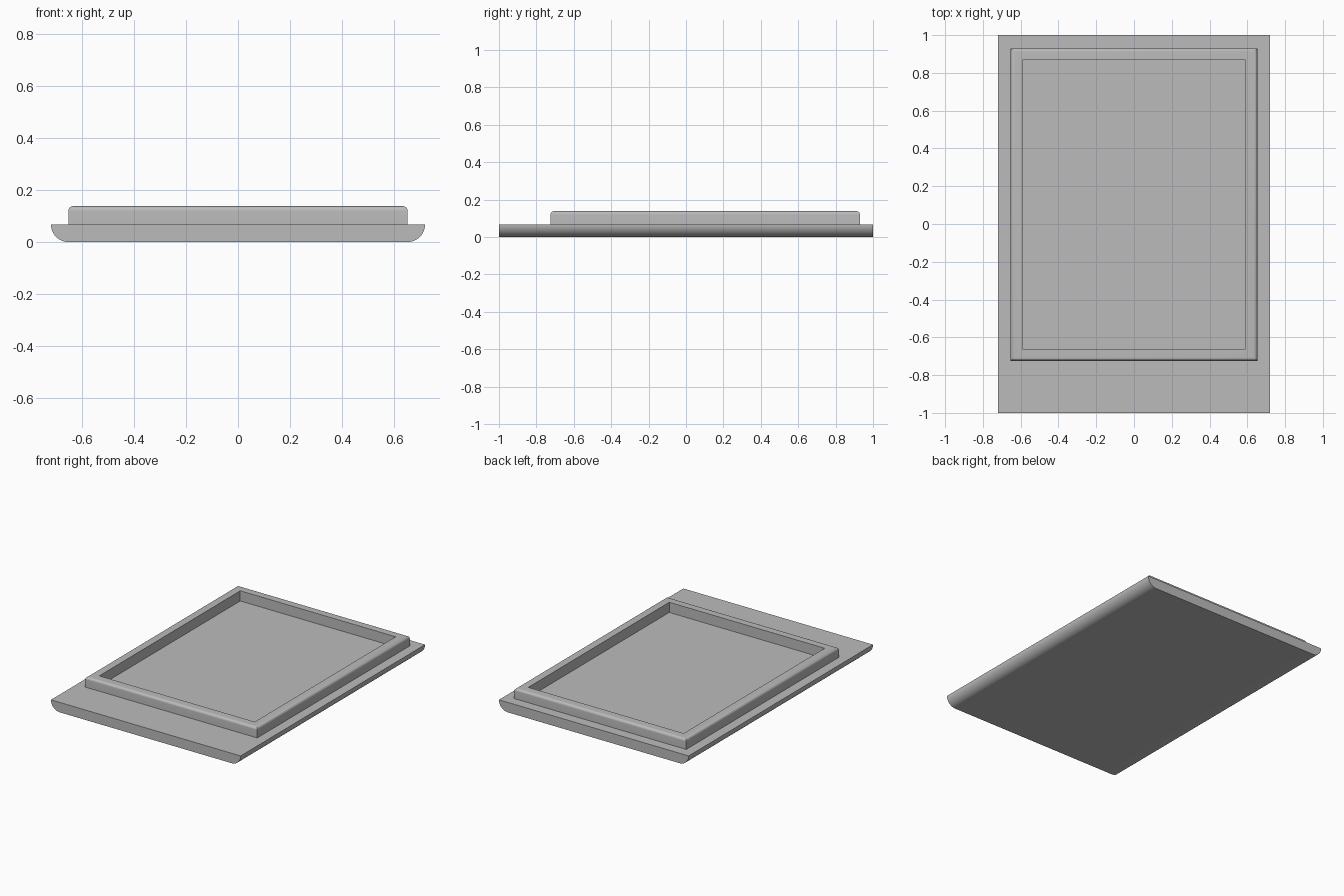
import bpy, bmesh, math

if "Cube" in bpy.data.objects:
    bpy.data.objects.remove(bpy.data.objects["Cube"], do_unlink=True)

grey = bpy.data.materials.new("plain grey")
grey.use_nodes = True
colour = (0.5, 0.5, 0.5, 1)
grey.diffuse_color = colour
grey.node_tree.nodes["Principled BSDF"].inputs["Base Color"].default_value = colour

HALF_W, HALF_L, BASE_H = 0.72, 1.0, 0.068
RIM_W, RIM_FRONT, RIM_BACK, RIM_TOP = 0.653, -0.724, 0.93, 0.138
RIM_THICK, RIM_ROUND = 0.063, 0.018
STEPS = 12


def quarter_arc(radius, steps):
    return [(radius * math.cos(a), radius * math.sin(a))
            for a in (math.pi / 2 * i / steps for i in range(steps + 1))]


def finish(name, bm):
    bmesh.ops.recalc_face_normals(bm, faces=bm.faces)
    mesh = bpy.data.meshes.new(name)
    bm.to_mesh(mesh)
    bm.free()
    mesh.materials.append(grey)
    obj = bpy.data.objects.new(name, mesh)
    bpy.context.collection.objects.link(obj)
    bpy.ops.object.select_all(action='DESELECT')
    obj.select_set(True)
    bpy.context.view_layer.objects.active = obj
    bpy.ops.object.shade_smooth_by_angle(angle=math.radians(30))
    return obj


# Base board: rounded-underside profile extruded front to back
bm = bmesh.new()
right = [(HALF_W - BASE_H + c, BASE_H - s) for c, s in quarter_arc(BASE_H, STEPS)]
profile = right + [(-x, z) for x, z in reversed(right)]
face = bm.faces.new([bm.verts.new((x, -HALF_L, z)) for x, z in profile])
extruded = bmesh.ops.extrude_face_region(bm, geom=[face])
bmesh.ops.translate(bm, vec=(0, 2 * HALF_L, 0),
                    verts=[v for v in extruded["geom"] if isinstance(v, bmesh.types.BMVert)])
finish("base_board", bm)

# Raised rim: mitred rectangular loops, each an inset and a height
bm = bmesh.new()
section = [(0, BASE_H)]
section += [(RIM_ROUND - c, RIM_TOP - RIM_ROUND + s) for c, s in quarter_arc(RIM_ROUND, 8)]
section += [(RIM_THICK, RIM_TOP), (RIM_THICK, BASE_H)]
loops = []
for inset, z in section:
    x, front, back = RIM_W - inset, RIM_FRONT + inset, RIM_BACK - inset
    loops.append([bm.verts.new((px, py, z)) for px, py in
                  ((-x, front), (x, front), (x, back), (-x, back))])
for k, loop in enumerate(loops):
    following = loops[(k + 1) % len(loops)]
    for i in range(4):
        j = (i + 1) % 4
        bm.faces.new((loop[i], loop[j], following[j], following[i]))
finish("raised_rim", bm)
